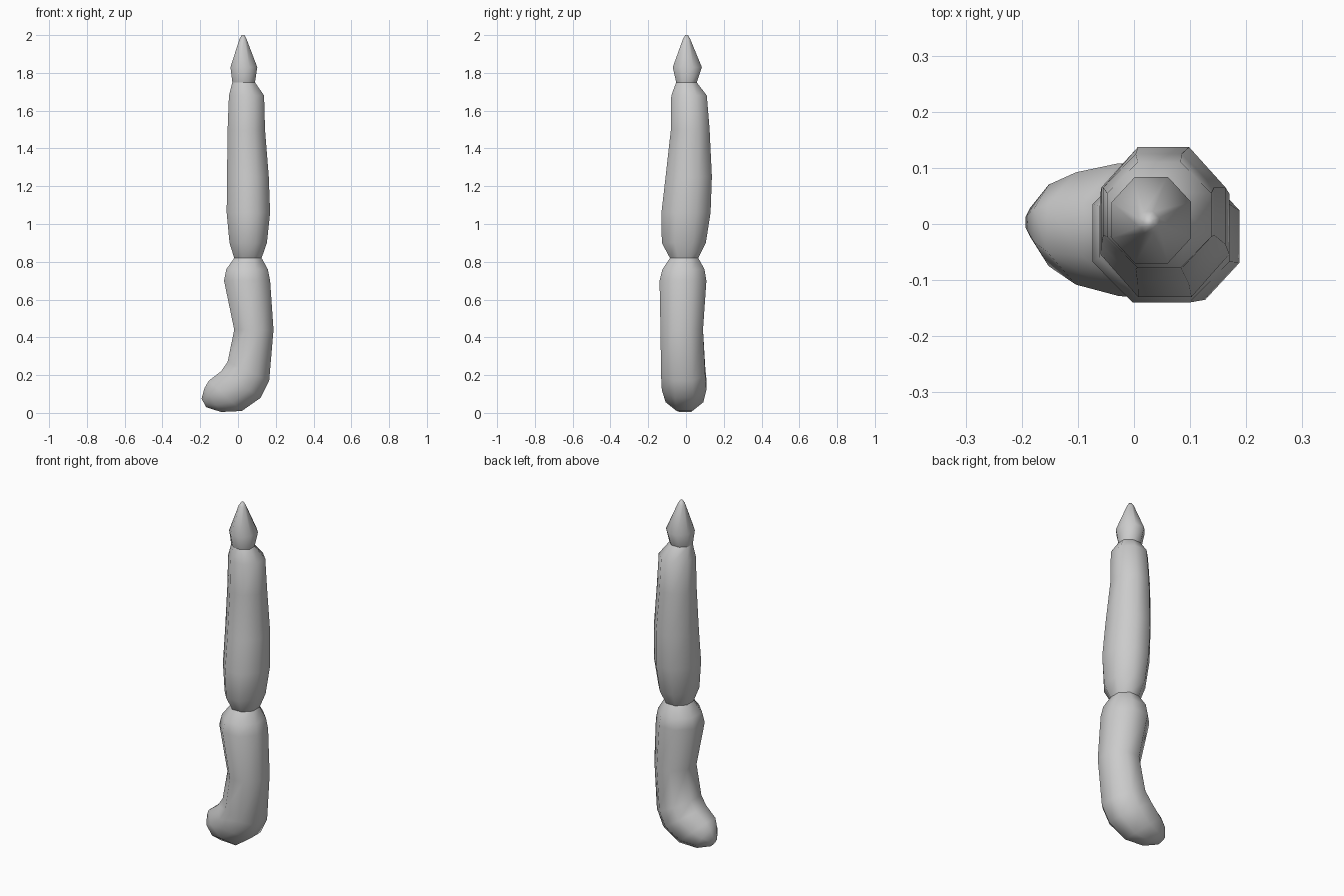
import bpy, bmesh, math

if "Cube" in bpy.data.objects:
    bpy.data.objects.remove(bpy.data.objects["Cube"])

SIDES = 8
FLAT = math.cos(math.pi / SIDES)


def loft(name, rings, cap_start=False, cap_end=False):
    """Ring = (left x, left z, right x, right z, y min, y max)."""
    bm = bmesh.new()
    loops = []
    for xl, zl, xr, zr, y0, y1 in rings:
        loop = []
        for i in range(SIDES):
            a = 2 * math.pi * (i + 0.5) / SIDES
            c, s = math.cos(a) / FLAT / 2, math.sin(a) / FLAT / 2
            loop.append(bm.verts.new(((xl + xr) / 2 + c * (xr - xl),
                                      (y0 + y1) / 2 + s * (y1 - y0),
                                      (zl + zr) / 2 + c * (zr - zl))))
        loops.append(loop)
    for a, b in zip(loops, loops[1:]):
        for i in range(SIDES):
            j = (i + 1) % SIDES
            bm.faces.new((a[i], a[j], b[j], b[i]))
    if cap_start:
        bm.faces.new(loops[0][::-1])
    if cap_end:
        bm.faces.new(loops[-1])
    bmesh.ops.recalc_face_normals(bm, faces=bm.faces)
    for f in bm.faces:
        f.smooth = True
    me = bpy.data.meshes.new(name)
    bm.to_mesh(me)
    bm.free()
    ob = bpy.data.objects.new(name, me)
    bpy.context.collection.objects.link(ob)
    return ob


def level(z, x0, x1, y0, y1):
    return (x0, z, x1, z, y0, y1)


lower_neck = level(0.82, -0.02, 0.125, -0.085, 0.065)
upper_neck = level(1.75, -0.03, 0.09, -0.052, 0.057)

# Lower segment, curling forward into a rounded foot
loft("lower_segment", [
    (-0.193, 0.075, -0.168, 0.03, -0.022, 0.028),
    (-0.178, 0.13, -0.09, 0.005, -0.075, 0.07),
    (-0.155, 0.17, 0.02, 0.01, -0.108, 0.092),
    (-0.09, 0.22, 0.12, 0.08, -0.128, 0.108),
    (-0.055, 0.27, 0.165, 0.17, -0.132, 0.102),
    level(0.44, -0.02, 0.188, -0.135, 0.09),
    level(0.70, -0.074, 0.17, -0.14, 0.108),
    level(0.76, -0.062, 0.158, -0.125, 0.098),
    lower_neck,
], cap_start=True)

# Long middle segment
loft("middle_segment", [
    lower_neck,
    level(0.90, -0.045, 0.153, -0.128, 0.105),
    level(1.06, -0.06, 0.17, -0.13, 0.13),
    level(1.25, -0.058, 0.163, -0.108, 0.137),
    level(1.50, -0.055, 0.143, -0.08, 0.125),
    level(1.68, -0.048, 0.138, -0.078, 0.11),
    upper_neck,
])

# Pointed tip
loft("pointed_tip", [
    upper_neck,
    level(1.83, -0.04, 0.102, -0.07, 0.084),
    level(1.98, 0.008, 0.045, -0.016, 0.022),
    level(2.00, 0.02, 0.034, -0.004, 0.01),
], cap_end=True)
